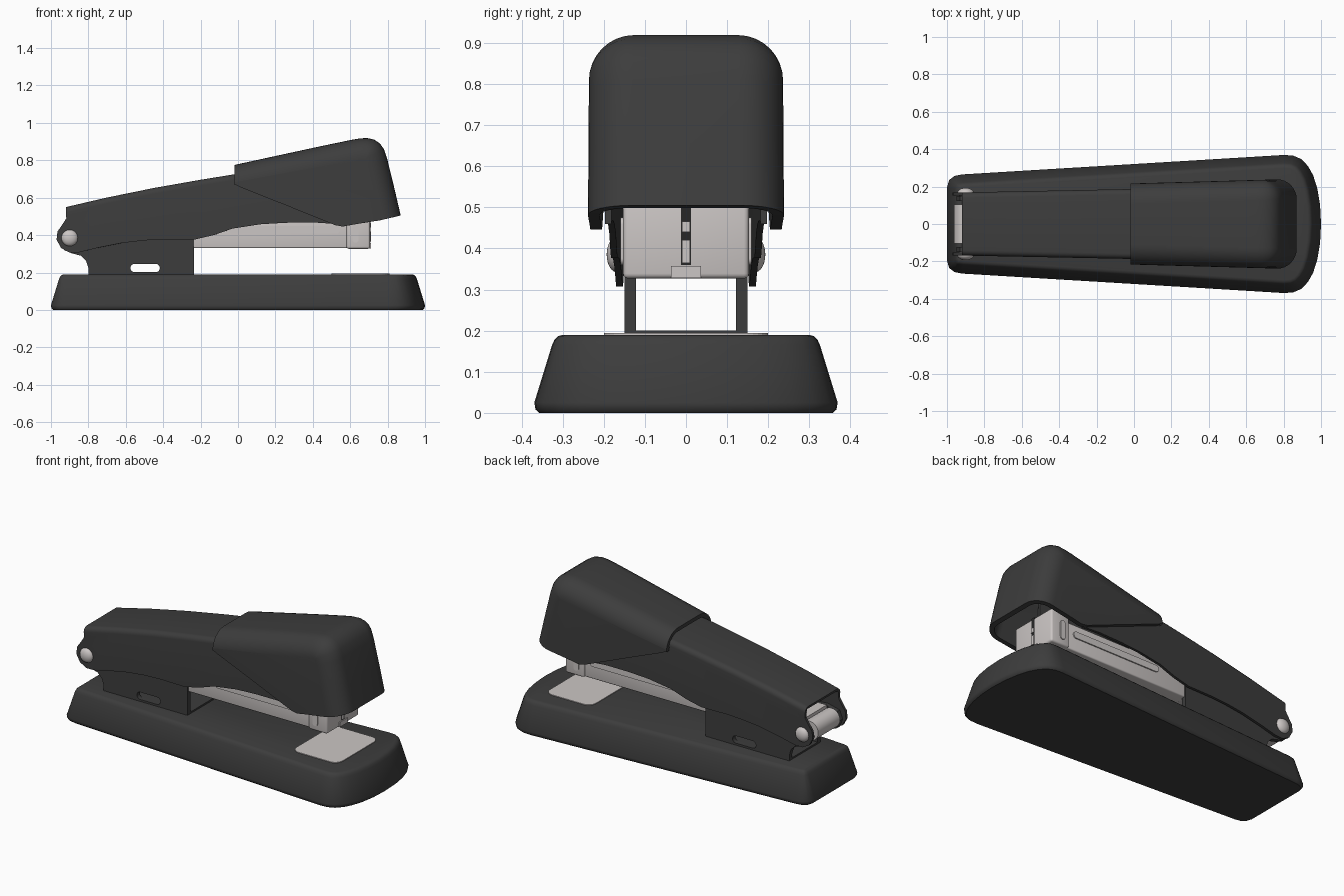
import bpy, bmesh, math
from mathutils import Vector

if "Cube" in bpy.data.objects:
    bpy.data.objects.remove(bpy.data.objects["Cube"])


def material(name, rgb):
    m = bpy.data.materials.new(name)
    m.diffuse_color = (*rgb, 1)
    m.use_nodes = True
    m.node_tree.nodes["Principled BSDF"].inputs["Base Color"].default_value = m.diffuse_color
    return m


BLACK = material("black_plastic", (0.046, 0.046, 0.046))
METAL = material("pale_metal", (0.60, 0.565, 0.555))
DARK = material("slot_shadow_black", (0.02, 0.02, 0.02))


def modify(ob, kind, **settings):
    bpy.context.view_layer.objects.active = ob
    m = ob.modifiers.new(kind.lower(), kind)
    for k, v in settings.items():
        setattr(m, k, v)
    bpy.ops.object.modifier_apply(modifier=m.name)


def smooth(ob, angle=35):
    bpy.ops.object.select_all(action='DESELECT')
    ob.select_set(True)
    bpy.context.view_layer.objects.active = ob
    bpy.ops.object.shade_smooth_by_angle(angle=math.radians(angle))


def finish(name, bm, mat):
    me = bpy.data.meshes.new(name)
    bm.to_mesh(me)
    bm.free()
    ob = bpy.data.objects.new(name, me)
    bpy.context.collection.objects.link(ob)
    me.materials.append(mat)
    return ob


def inset_path(pts, d, closed):
    """Shift a 2D path to the right of its direction by d, with mitred corners."""
    pts = [Vector(p) for p in pts]
    n, out = len(pts), []
    for i, p in enumerate(pts):
        a = pts[i - 1] if (closed or i > 0) else None
        b = pts[(i + 1) % n] if (closed or i < n - 1) else None
        ns = [Vector((t.y, -t.x)).normalized()
              for t in ([p - a] if a else []) + ([b - p] if b else [])]
        m = sum(ns, Vector((0, 0))).normalized()
        out.append(p + m * d / max(0.5, m.dot(ns[0])))
    return out


def prism(name, pts, y0, y1, mat, bevel=0.0):
    """Extrude an x-z outline between two y values."""
    bm = bmesh.new()
    rings = [[bm.verts.new((x, y, z)) for x, z in pts] for y in (y0, y1)]
    n = len(pts)
    for r in rings:
        bm.faces.new(r)
    for i in range(n):
        j = (i + 1) % n
        bm.faces.new((rings[0][i], rings[0][j], rings[1][j], rings[1][i]))
    bmesh.ops.recalc_face_normals(bm, faces=bm.faces)
    ob = finish(name, bm, mat)
    if bevel:
        modify(ob, 'BEVEL', width=bevel, segments=3, limit_method='ANGLE')
    smooth(ob)
    return ob


def rect(x0, x1, z0, z1):
    return [(x0, z0), (x1, z0), (x1, z1), (x0, z1)]


def rounded(x0, x1, z0, z1, r, n=6):
    pts = []
    for k, (cx, cz) in enumerate(((x1 - r, z1 - r), (x0 + r, z1 - r),
                                  (x0 + r, z0 + r), (x1 - r, z0 + r))):
        for i in range(n + 1):
            a = math.pi / 2 * (k + i / n)
            pts.append((cx + r * math.cos(a), cz + r * math.sin(a)))
    return pts


def shell(name, path, lower, width, r, thick, mat, n=8):
    """Hollow cover: rounded top path, flat side walls reaching down to the lower points."""
    bm = bmesh.new()
    rings = []
    for side in (1, -1):
        for j in (range(n + 1) if side < 0 else range(n, -1, -1)):
            a = math.pi / 2 * j / n
            ring = inset_path(path, r * (1 - math.cos(a)), False)
            ring[0].x = path[0][0]
            rings.append([bm.verts.new((p.x, side * (width(p.x) - r + r * math.sin(a)), p.y))
                          for p in ring])
    for a, b in zip(rings, rings[1:]):
        for i in range(len(path) - 1):
            bm.faces.new((a[i], a[i + 1], b[i + 1], b[i]))
    for ring, side in ((rings[0], 1), (rings[-1], -1)):
        bm.faces.new(ring + [bm.verts.new((x, side * width(x), z)) for x, z in lower])
    bmesh.ops.recalc_face_normals(bm, faces=bm.faces)
    bm.normal_update()
    if max(bm.faces, key=lambda f: f.calc_center_median().z).normal.z < 0:
        bmesh.ops.reverse_faces(bm, faces=bm.faces)
    ob = finish(name, bm, mat)
    modify(ob, 'SOLIDIFY', thickness=thick, offset=-1)
    smooth(ob)
    return ob


# Base: tapered outline stacked in inset rings
half = [(1, 0), (.995, .10), (.98, .19), (.958, .26), (.93, .31), (.895, .347),
        (.85, .366), (.80, .369), (-.92, .265), (-.96, .257), (-.988, .235), (-1, .195)]
outline = half + [(x, -y) for x, y in reversed(half[1:])]
outline.reverse()
bm = bmesh.new()
rings = [[bm.verts.new((p.x, p.y, z)) for p in inset_path(outline, d, True)]
         for z, d in ((0, .012), (.008, .003), (.025, 0), (.165, .043),
                      (.178, .049), (.187, .058), (.19, .07))]
for a, b in zip(rings, rings[1:]):
    for i in range(len(outline)):
        j = (i + 1) % len(outline)
        bm.faces.new((a[i], a[j], b[j], b[i]))
bm.faces.new(rings[0])
bm.faces.new(rings[-1])
bmesh.ops.recalc_face_normals(bm, faces=bm.faces)
smooth(finish("base", bm, BLACK), 40)

# Anvil plate lying on the base
bm = bmesh.new()
f = bm.faces.new([bm.verts.new((x, y, .188)) for x, y in rounded(.50, .81, -.20, .20, .05)])
top = bmesh.ops.extrude_face_region(bm, geom=[f])["geom"]
bmesh.ops.translate(bm, vec=(0, 0, .006), verts=[v for v in top if isinstance(v, bmesh.types.BMVert)])
bmesh.ops.recalc_face_normals(bm, faces=bm.faces)
finish("anvil_plate", bm, METAL)

# Hinge bracket: two slotted side plates and a floor
side = [(-.235, .18), (-.235, .42), (-.6, .42), (-.85, .44), (-.93, .42), (-.95, .37),
        (-.93, .32), (-.89, .303), (-.84, .29), (-.812, .262), (-.80, .225), (-.80, .18)]
for label, s in (("left", 1), ("right", -1)):
    plate = prism("bracket_plate_" + label, side, s * .122, s * .15, BLACK)
    cutter = prism("slot_cutter", rounded(-.575, -.418, .202, .246, .0215), -.3, .3, BLACK)
    cutter.hide_render = True
    modify(plate, 'BOOLEAN', object=cutter, operation='DIFFERENCE', solver='EXACT')
    bpy.data.objects.remove(cutter)
    smooth(plate)
prism("bracket_floor", rect(-.80, -.235, .18, .20), -.13, .13, BLACK)

# Lever arm with rear ears
lever_top = [(-.92, .55), (-.7, .601), (-.45, .652), (-.2, .696), (-.02, .725), (.25, .765), (.5, .80)]
lever_low = [(.52, .46), (.4, .468), (.25, .466), (.12, .458), (-.03, .435), (-.13, .40),
             (-.23, .377), (-.4, .377), (-.5, .372), (-.62, .358), (-.75, .332), (-.85, .308),
             (-.90, .307), (-.945, .33), (-.97, .375), (-.965, .42), (-.94, .455), (-.918, .49)]
shell("lever_arm", lever_top, lever_low, lambda x: .187 + .02 * x, .03, .016, BLACK, 5)

# Front cap over the lever
cap_top = [(-.02, .775), (.2, .823), (.45, .877), (.6, .908), (.65, .917), (.69, .919),
           (.727, .911), (.757, .892), (.78, .86), (.797, .81), (.835, .655), (.87, .505)]
cap_low = [(.62, .457), (.56, .446), (.52, .453), (.25, .562), (.01, .657), (-.012, .668), (-.02, .682)]
shell("front_cap", cap_top, cap_low, lambda x: .217 + .028 * x, .11, .028, BLACK)

# Staple magazine: rail, rear tongue and front block
prism("magazine_rail", rect(-.25, .62, .33, .49), -.142, .142, METAL, .008)
prism("magazine_tongue", rect(-.87, -.24, .335, .45), -.11, .11, METAL)
prism("magazine_front", rect(.58, .706, .327, .53), -.153, .153, METAL, .012)
for s in (1, -1):
    prism("rail_rib", rounded(-.05, .545, .408, .448, .0195), s * .14, s * .149, METAL)
    prism("front_rib", rounded(.612, .645, .36, .475, .016), s * .15, s * .159, METAL)


def front_plate(name, y, z0, z1, x1, mat):
    prism(name, rect(.69, x1, z0, z1), -y, y, mat)


# Slot, driver and exit lip on the magazine front
front_plate("front_slot", .012, .36, .53, .708, DARK)
front_plate("driver_blade", .010, .365, .42, .712, METAL)
front_plate("driver_upper", .010, .44, .465, .712, METAL)
front_plate("exit_lip", .037, .328, .357, .711, METAL)

# Hinge: tube between the ears and domed rivet heads
tube = [(-.905 + .058 * math.cos(i * math.pi / 16), .385 + .058 * math.sin(i * math.pi / 16))
        for i in range(32)]
prism("hinge_tube", tube, -.105, .105, METAL)
pin = [(-.90 + .022 * math.cos(i * math.pi / 8), .385 + .022 * math.sin(i * math.pi / 8))
       for i in range(16)]
prism("hinge_pin", pin, -.165, .165, METAL)
for s in (1, -1):
    bm = bmesh.new()
    bmesh.ops.create_uvsphere(bm, u_segments=32, v_segments=16, radius=1)
    for v in bm.verts:
        v.co = Vector((-.90 + .044 * v.co.x, s * .166 + .027 * v.co.y, .385 + .044 * v.co.z))
    smooth(finish("rivet_head", bm, METAL), 60)
